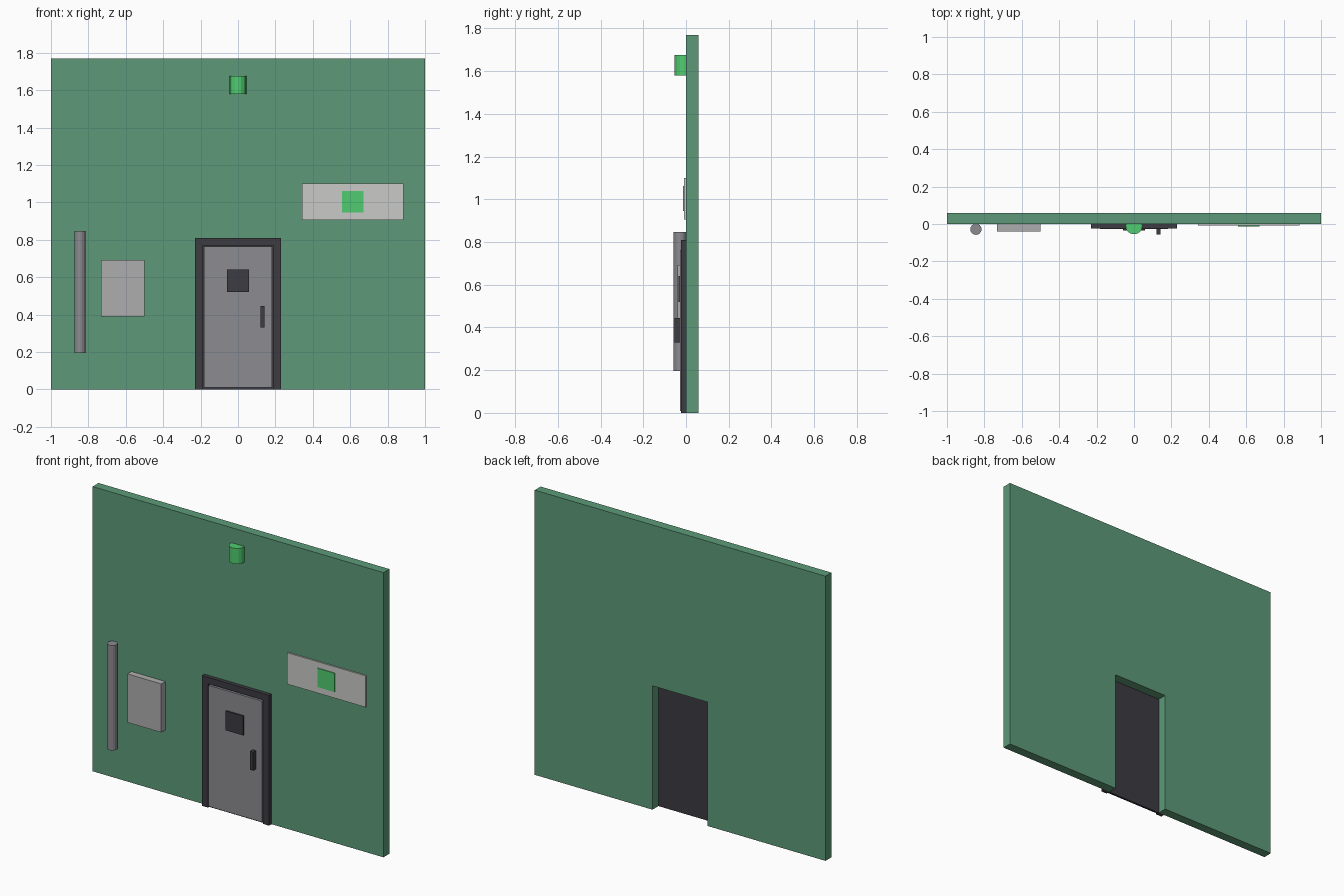
import bpy, bmesh, math

if "Cube" in bpy.data.objects:
    bpy.data.objects.remove(bpy.data.objects["Cube"])

def srgb(v):
    v /= 255
    return v / 12.92 if v <= 0.04045 else ((v + 0.055) / 1.055) ** 2.4

def material(name, r, g, b):
    m = bpy.data.materials.new(name)
    m.diffuse_color = (srgb(r), srgb(g), srgb(b), 1)
    m.use_nodes = True
    m.node_tree.nodes["Principled BSDF"].inputs["Base Color"].default_value = m.diffuse_color
    return m

WALL = material("wall_green", 93, 154, 120)
DARK = material("dark_metal", 60, 60, 66)
STEEL = material("steel_grey", 140, 140, 145)
BOXGREY = material("box_grey", 172, 174, 172)
PANEL = material("panel_light_grey", 202, 202, 200)
LIGHT = material("signal_green", 80, 204, 112)

def finish(name, bm, mat):
    bmesh.ops.recalc_face_normals(bm, faces=bm.faces)
    me = bpy.data.meshes.new(name)
    bm.to_mesh(me)
    bm.free()
    me.materials.append(mat)
    ob = bpy.data.objects.new(name, me)
    bpy.context.collection.objects.link(ob)
    return ob

def box(name, x0, x1, y0, y1, z0, z1, mat):
    bm = bmesh.new()
    bmesh.ops.create_cube(bm, size=1)
    for v in bm.verts:
        v.co = (x1 if v.co.x > 0 else x0, y1 if v.co.y > 0 else y0, z1 if v.co.z > 0 else z0)
    return finish(name, bm, mat)

def cylinder(name, x, y, r, z0, z1, sides, mat):
    bm = bmesh.new()
    bmesh.ops.create_cone(bm, cap_ends=True, segments=sides, radius1=r, radius2=r, depth=z1 - z0)
    bmesh.ops.translate(bm, verts=bm.verts, vec=(x, y, (z0 + z1) / 2))
    return finish(name, bm, mat)

def arch(name, half_out, top_out, half_in, top_in, y0, y1, mat):
    # square arch outline (doorway shape) extruded from y0 to y1
    pts = [(-half_out, 0), (-half_out, top_out), (half_out, top_out), (half_out, 0),
           (half_in, 0), (half_in, top_in), (-half_in, top_in), (-half_in, 0)]
    bm = bmesh.new()
    f = bm.faces.new([bm.verts.new((x, y0, z)) for x, z in pts])
    ext = bmesh.ops.extrude_face_region(bm, geom=[f])
    verts = [g for g in ext["geom"] if isinstance(g, bmesh.types.BMVert)]
    bmesh.ops.translate(bm, verts=verts, vec=(0, y1 - y0, 0))
    return finish(name, bm, mat)

# wall with doorway opening
arch("wall", 1.0, 1.77, 0.19, 0.77, 0.0, 0.058, WALL)

# door, frame and fittings
arch("door_frame", 0.23, 0.81, 0.19, 0.77, -0.024, 0.0, DARK)
box("door_backing", -0.19, 0.19, -0.012, 0.0, 0.0, 0.77, DARK)
box("door_panel", -0.183, 0.183, -0.027, -0.012, 0.01, 0.763, STEEL)
box("door_window", -0.06, 0.06, -0.036, -0.027, 0.52, 0.64, DARK)
box("door_handle", 0.121, 0.143, -0.055, -0.027, 0.33, 0.445, DARK)

# beacon above the door
cylinder("beacon", 0.0, -0.01, 0.045, 1.58, 1.677, 16, LIGHT)

# pipe and utility box on the left
cylinder("pipe", -0.845, -0.028, 0.03, 0.195, 0.848, 16, STEEL)
box("utility_box", -0.733, -0.50, -0.04, 0.0, 0.39, 0.692, BOXGREY)

# sign plate with coloured square on the right
box("sign_plate", 0.342, 0.885, -0.009, 0.0, 0.905, 1.10, PANEL)
box("sign_square", 0.555, 0.672, -0.014, -0.009, 0.945, 1.062, LIGHT)
